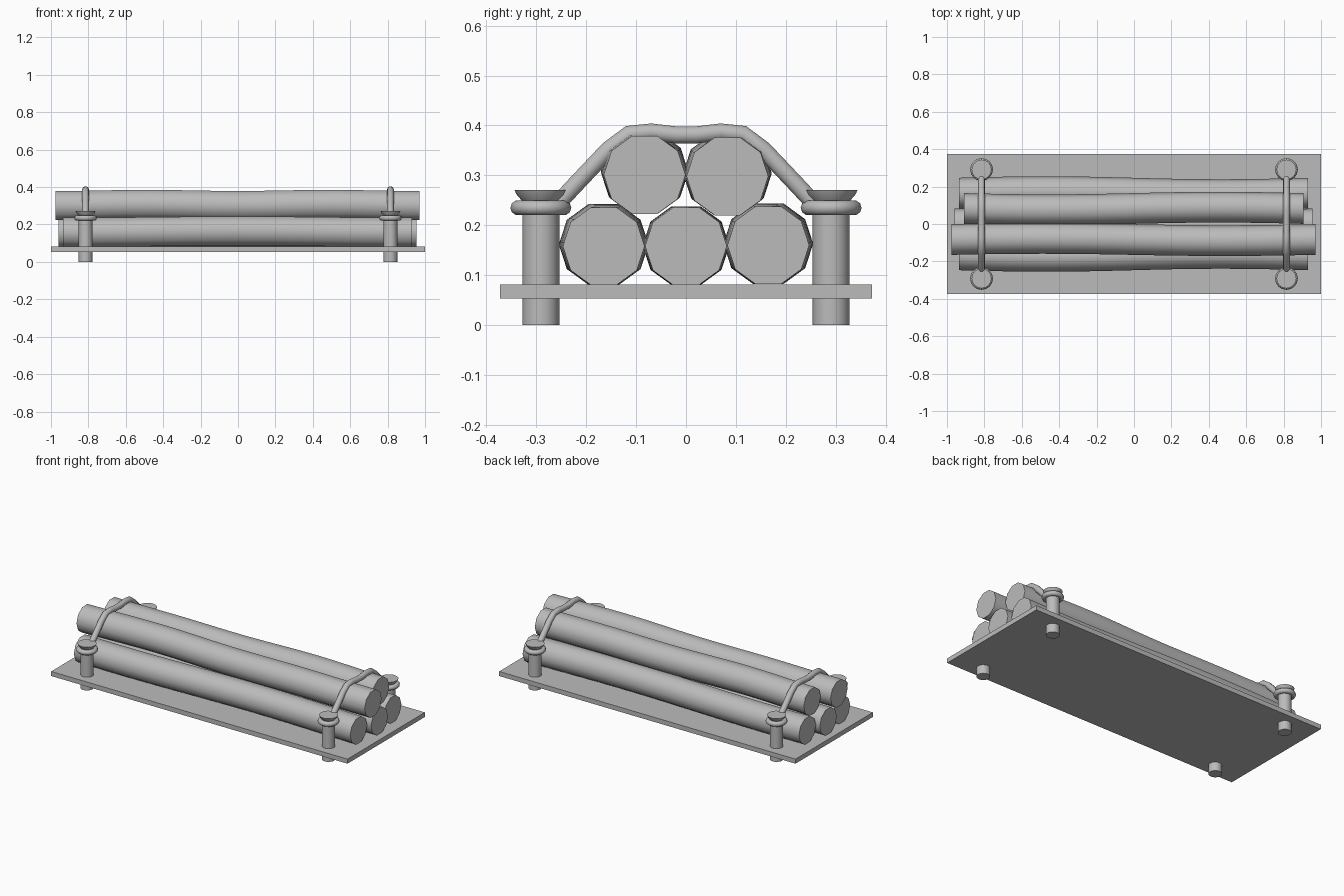
import bpy, bmesh, math
from mathutils import Vector

cube = bpy.data.objects.get("Cube")
if cube:
    bpy.data.objects.remove(cube, do_unlink=True)

# Single plain grey for everything
grey = bpy.data.materials.new("plain grey")
grey.use_nodes = True
GREY = (0.5, 0.5, 0.5, 1)
grey.diffuse_color = GREY
grey.node_tree.nodes["Principled BSDF"].inputs["Base Color"].default_value = GREY


def finish(name, bm, smooth=True):
    bmesh.ops.recalc_face_normals(bm, faces=bm.faces)
    mesh = bpy.data.meshes.new(name)
    bm.to_mesh(mesh)
    bm.free()
    mesh.materials.append(grey)
    obj = bpy.data.objects.new(name, mesh)
    bpy.context.collection.objects.link(obj)
    if smooth:
        bpy.ops.object.select_all(action='DESELECT')
        obj.select_set(True)
        bpy.context.view_layer.objects.active = obj
        bpy.ops.object.shade_smooth_by_angle(angle=math.radians(40))
    return obj


def loft(name, rings, cap=True, closed=False):
    """Skin a list of vertex rings into a tube."""
    bm = bmesh.new()
    loops = [[bm.verts.new(p) for p in ring] for ring in rings]
    n = len(loops[0])
    pairs = list(zip(loops, loops[1:]))
    if closed:
        pairs.append((loops[-1], loops[0]))
    for a, b in pairs:
        for i in range(n):
            j = (i + 1) % n
            bm.faces.new((a[i], a[j], b[j], b[i]))
    if cap and not closed:
        bm.faces.new(loops[0])
        bm.faces.new(loops[-1])
    return finish(name, bm)


def circle(center, u, v, radius, sides):
    steps = [math.tau * i / sides for i in range(sides)]
    return [center + radius * (u * math.cos(a) + v * math.sin(a)) for a in steps]


X, Y, Z = Vector((1, 0, 0)), Vector((0, 1, 0)), Vector((0, 0, 1))

# Base board
bm = bmesh.new()
bmesh.ops.create_cube(bm, size=1)
for vert in bm.verts:
    vert.co = (vert.co.x * 2, vert.co.y * 0.746, vert.co.z * 0.028 + 0.067)
finish("base_board", bm, smooth=False)


# Logs: ten-sided, gently wavy
def log(name, y, z, x0, x1, sway, lift, humps):
    rings = []
    for k in range(17):
        t = k / 16
        center = Vector((x0 + (x1 - x0) * t,
                         y + sway * math.sin(math.tau * t),
                         z + lift * math.sin(math.pi * humps * t) ** 2))
        rings.append(circle(center, Y, Z, 0.082, 10))
    loft(name, rings)


log("lower_log_front", -0.165, 0.158, -0.935, 0.93, -0.008, 0.007, 1)
log("lower_log_middle", 0, 0.158, -0.96, 0.955, 0.005, 0.002, 1)
log("lower_log_back", 0.165, 0.16, -0.935, 0.93, 0.008, 0.006, 1)
log("upper_log_front", -0.083, 0.301, -0.975, 0.97, 0.006, 0.006, 2)
log("upper_log_back", 0.083, 0.298, -0.91, 0.905, -0.007, 0.006, 2)

# Posts with flared heads, and the rope ring around each
POST_X, POST_Y = 0.815, 0.291
PROFILE = [(0.037, 0), (0.037, 0.248), (0.049, 0.262), (0.053, 0.271)]
for sx, side in ((1, "left"), (-1, "right")):
    for sy, end in ((-1, "front"), (1, "back")):
        foot = Vector((sx * POST_X, sy * POST_Y, 0))
        loft(f"post_{end}_{side}",
             [circle(foot + Z * h, X, Y, r, 16) for r, h in PROFILE])
        rings = []
        for i in range(16):
            a = math.tau * i / 16
            out = X * math.cos(a) + Y * math.sin(a)
            rings.append(circle(foot + Z * 0.235 + out * 0.046, out, Z, 0.015, 10))
        loft(f"rope_ring_{end}_{side}", rings, closed=True)

# Ropes stretched over the stack, mirrored front to back
HALF = [(-0.262, 0.238), (-0.225, 0.278), (-0.155, 0.352), (-0.114, 0.383),
        (-0.07, 0.387), (-0.02, 0.381)]
path = HALF + [(-y, z) for y, z in reversed(HALF)]
for sx, side in ((1, "left"), (-1, "right")):
    pts = [Vector((sx * POST_X, y, z)) for y, z in path]
    rings = []
    for i, p in enumerate(pts):
        tangent = (pts[min(i + 1, len(pts) - 1)] - pts[max(i - 1, 0)]).normalized()
        rings.append(circle(p, X, tangent.cross(X), 0.018, 10))
    loft(f"rope_{side}", rings)
